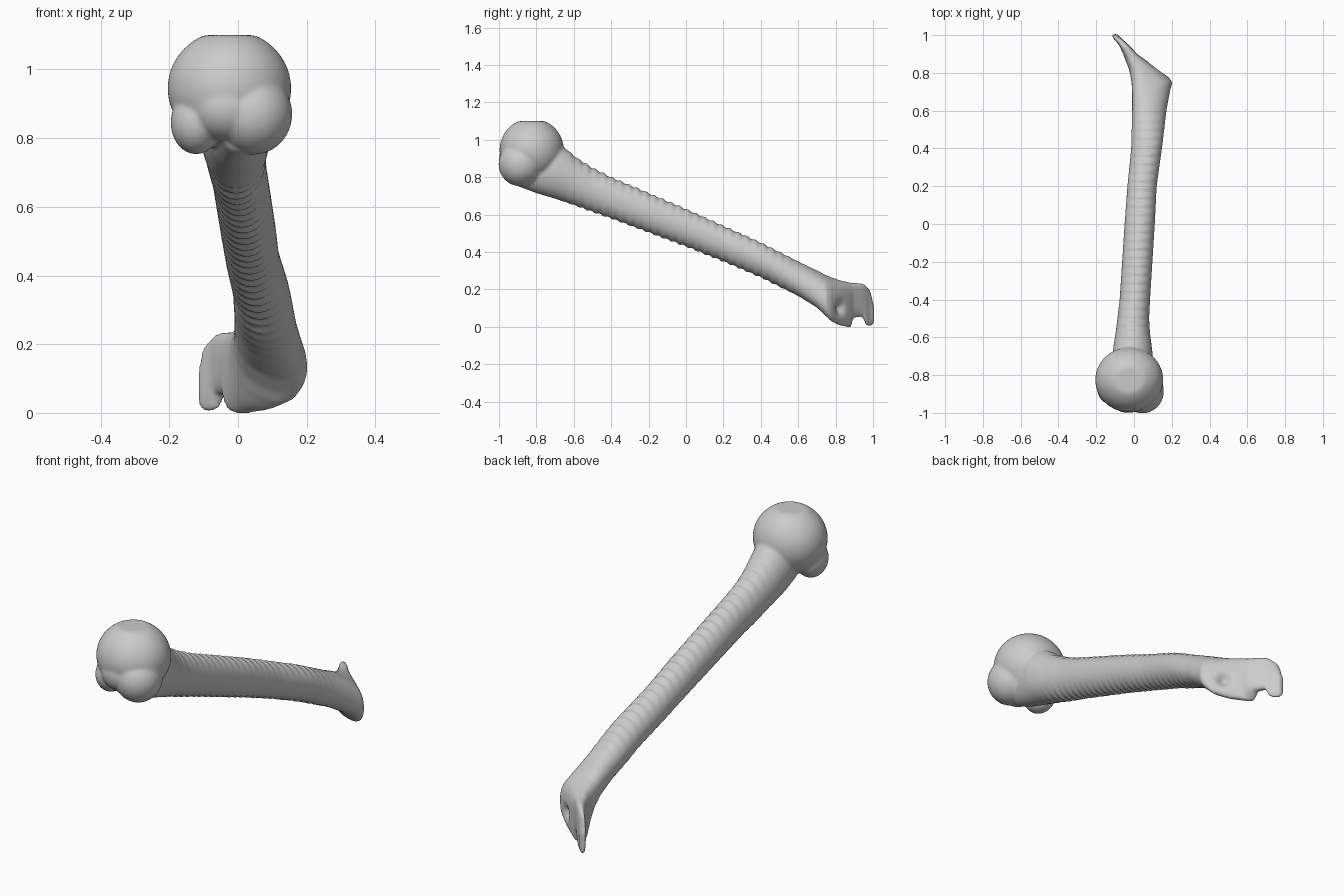
import bpy, bmesh, math
from mathutils import Matrix, Vector

if "Cube" in bpy.data.objects:
    bpy.data.objects.remove(bpy.data.objects["Cube"])

# Shaft cross-sections at constant y: (y, x_min, x_max, z_min, z_max)
SECTIONS = [
    (-0.92, -0.06, 0.07, 0.76, 0.95),
    (-0.80, -0.10, 0.09, 0.715, 1.00),
    (-0.70, -0.115, 0.10, 0.685, 0.99),
    (-0.64, -0.108, 0.093, 0.665, 0.95),
    (-0.58, -0.098, 0.085, 0.645, 0.90),
    (-0.50, -0.088, 0.08, 0.615, 0.85),
    (-0.40, -0.076, 0.085, 0.58, 0.80),
    (0.00, -0.05, 0.11, 0.43, 0.63),
    (0.20, -0.035, 0.12, 0.35, 0.54),
    (0.40, -0.015, 0.148, 0.265, 0.45),
    (0.60, -0.01, 0.172, 0.165, 0.35),
    (0.70, -0.01, 0.19, 0.105, 0.30),
    (0.75, -0.013, 0.203, 0.06, 0.272),
    (0.775, -0.017, 0.185, 0.035, 0.262),
    (0.815, -0.025, 0.135, 0.013, 0.248),
    (0.88, -0.05, 0.045, -0.004, 0.235),
    (0.895, -0.055, 0.022, 0.05, 0.235),
    (0.945, -0.078, -0.025, 0.055, 0.232),
    (0.962, -0.09, -0.042, 0.008, 0.222),
    (0.985, -0.112, -0.07, 0.004, 0.195),
    (1.005, -0.118, -0.086, 0.015, 0.11),
]


def section(y):
    for a, b in zip(SECTIONS, SECTIONS[1:]):
        if y <= b[0]:
            t = (y - a[0]) / (b[0] - a[0])
            return [p + (q - p) * t for p, q in zip(a[1:], b[1:])]
    return SECTIONS[-1][1:]


def ramp(y, a, b):
    return min(1.0, max(0.0, (y - a) / (b - a)))


bm = bmesh.new()

# Shaft and flattened lower end, lofted with layered ripples
SEG, STEPS = 56, 260
rings = []
fossa = Vector((0.12, 0.83, 0.10))
for i in range(STEPS + 1):
    y = -0.92 + 1.925 * i / STEPS
    x0, x1, z0, z1 = section(y)
    cx, cz, rx, rz = (x0 + x1) / 2, (z0 + z1) / 2, (x1 - x0) / 2, (z1 - z0) / 2
    power = 1 - 0.35 * ramp(y, 0.6, 0.9)
    skew = 0.035 * ramp(y, 0.45, 0.75) * (1 - ramp(y, 0.78, 0.9))
    strength = 0.006 * ramp(y, -0.68, -0.55) * (1 - ramp(y, 0.45, 0.65))
    ripple = strength * math.sin(2 * math.pi * y / 0.045)
    ring = []
    for j in range(SEG):
        a = 2 * math.pi * j / SEG
        c, s = math.cos(a), math.sin(a)
        px = math.copysign(abs(c) ** power, c)
        pz = math.copysign(abs(s) ** power, s)
        rz2 = math.sqrt(max(rz * rz - skew * skew, 0.0001))
        v = Vector((cx + px * rx, y, cz + pz * rz2 - skew * px + ripple * s * abs(s)))
        # Small pit on the back of the lower end
        if c > 0:
            d = (v - fossa).length
            v += Vector((-0.64, -0.77, 0)) * 0.035 * math.exp(-(d / 0.03) ** 2)
        ring.append(bm.verts.new(v))
    rings.append(ring)
for r, q in zip(rings, rings[1:]):
    for j in range(SEG):
        k = (j + 1) % SEG
        bm.faces.new((r[j], r[k], q[k], q[j]))
bm.faces.new(rings[0])
bm.faces.new(rings[-1])


# Rounded head and its two lower bumps, with a groove between them
def ball(center, radii):
    m = Matrix.Translation(center) @ Matrix.Diagonal((*radii, 1))
    verts = bmesh.ops.create_uvsphere(bm, u_segments=48, v_segments=32, radius=1, matrix=m)["verts"]
    for v in verts:
        v.co.z = min(v.co.z, 1.10)


ball((-0.025, -0.825, 0.945), (0.18, 0.172, 0.17))
ball((-0.122, -0.865, 0.845), (0.074, 0.09, 0.092))
ball((0.045, -0.885, 0.87), (0.113, 0.117, 0.118))
ball((-0.03, -0.90, 0.89), (0.11, 0.10, 0.10))

bmesh.ops.recalc_face_normals(bm, faces=bm.faces)
mesh = bpy.data.meshes.new("arm_bone")
bm.to_mesh(mesh)
bm.free()
bone = bpy.data.objects.new("arm_bone", mesh)
bpy.context.collection.objects.link(bone)

# Fuse the parts into one skin and soften the joins
remesh = bone.modifiers.new("fuse", "REMESH")
remesh.mode = "VOXEL"
remesh.voxel_size = 0.008
remesh.use_smooth_shade = True
soften = bone.modifiers.new("soften", "SMOOTH")
soften.factor = 0.5
soften.iterations = 5
